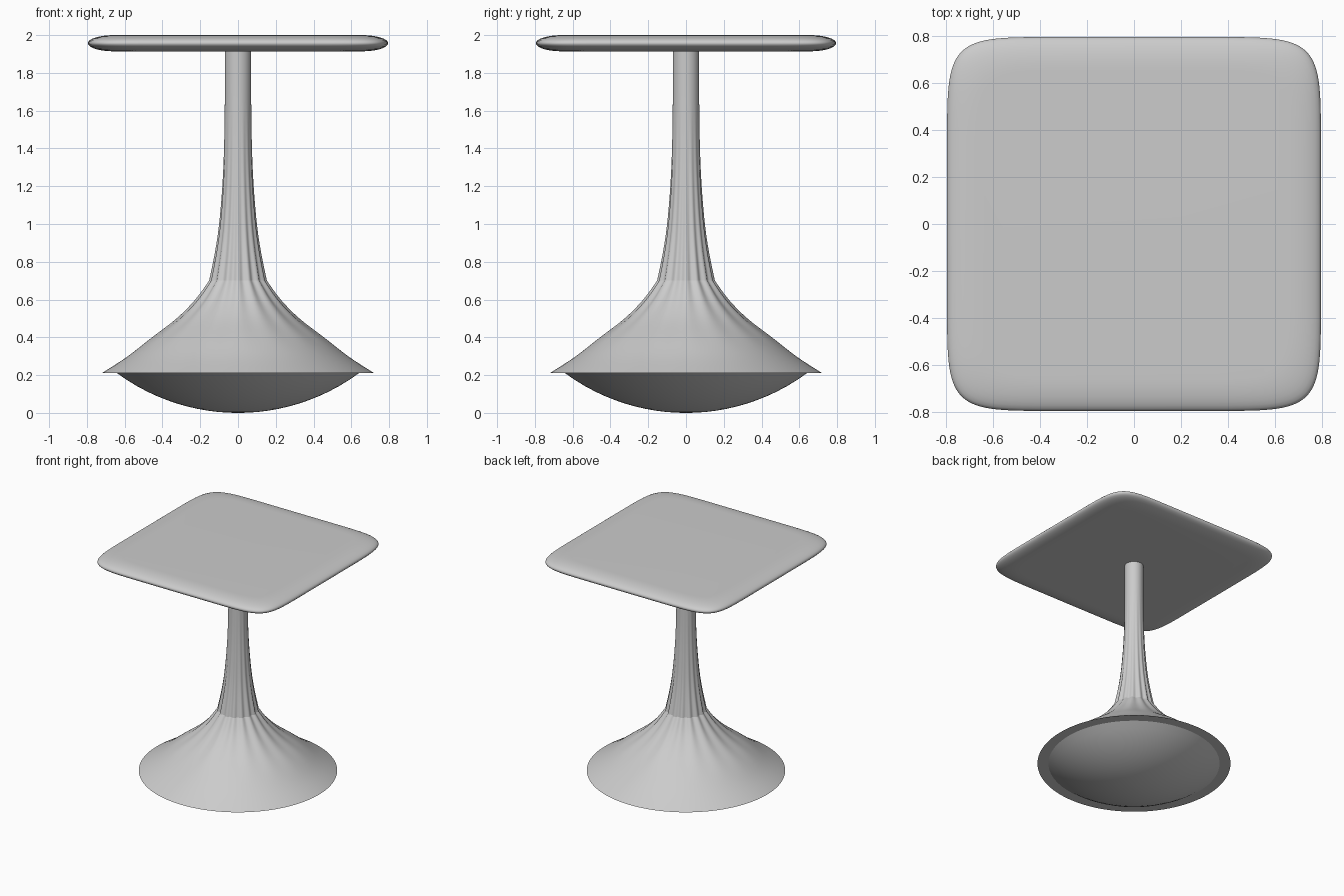
import bpy, bmesh
from math import sin, cos, pi, radians, sqrt, copysign

if "Cube" in bpy.data.objects:
    bpy.data.objects.remove(bpy.data.objects["Cube"])

FLUTES, SEGS = 16, 128


def smooth_points(pts, n=4):
    """Catmull-Rom refinement of an (r, z) profile."""
    p = [pts[0]] + pts + [pts[-1]]
    out = []
    for i in range(1, len(p) - 2):
        for k in range(n):
            t = k / n
            out.append(tuple(
                0.5 * (2 * b + (c - a) * t + (2 * a - 5 * b + 4 * c - d) * t**2
                       + (3 * b - a - 3 * c + d) * t**3)
                for a, b, c, d in zip(p[i - 1], p[i], p[i + 1], p[i + 2])))
    return out + [pts[-1]]


def loft(name, rings, cap_start=False, cap_end=False, angle=60):
    """Skin a stack of equal-length point rings."""
    bm = bmesh.new()
    vr = [[bm.verts.new(co) for co in ring] for ring in rings]
    n = len(vr[0])
    for a, b in zip(vr, vr[1:]):
        for i in range(n):
            j = (i + 1) % n
            bm.faces.new((a[i], a[j], b[j], b[i]))
    if cap_start:
        bm.faces.new(vr[0][::-1])
    if cap_end:
        bm.faces.new(vr[-1])
    bmesh.ops.recalc_face_normals(bm, faces=bm.faces)
    me = bpy.data.meshes.new(name)
    bm.to_mesh(me)
    bm.free()
    ob = bpy.data.objects.new(name, me)
    bpy.context.collection.objects.link(ob)
    bpy.ops.object.select_all(action='DESELECT')
    ob.select_set(True)
    bpy.context.view_layer.objects.active = ob
    bpy.ops.object.shade_smooth_by_angle(angle=radians(angle))
    return ob


def flute_depth(z):
    """Flutes are deepest at the joint (z = 0.7) and fade both ways."""
    if z >= 0.7:
        return 0.085 * max(0, (1.65 - z) / 0.95)
    return 0.085 * max(0, (z - 0.33) / 0.37) ** 1.5


def round_ring(r, z, fluted=True):
    d = flute_depth(z) if fluted else 0
    ring = []
    for i in range(SEGS):
        t = 2 * pi * i / SEGS
        q = r * (1 - d * (1 - cos(FLUTES * t)) / 2)
        ring.append((q * cos(t), q * sin(t), z))
    return ring


def square_ring(h, z, n=8.5, segs=96):
    """Superellipse: a square with softly rounded corners."""
    def f(v):
        return copysign(abs(v) ** (2 / n), v)
    return [(h * f(cos(2 * pi * i / segs)), h * f(sin(2 * pi * i / segs)), z)
            for i in range(segs)]


# table top: rounded square slab with a soft elliptical edge
top_rings = []
for k in range(17):
    a = -pi / 2 + pi * k / 16
    top_rings.append(square_ring(0.655 + 0.14 * cos(a), 1.957 + 0.043 * sin(a)))
loft("table_top", top_rings, True, True)

# stem: slim column that flares and becomes fluted toward the joint
stem = smooth_points([(0.07, 1.93), (0.07, 1.65), (0.074, 1.4), (0.083, 1.2),
                      (0.10, 1.0), (0.122, 0.85), (0.153, 0.7)])
loft("stem", [round_ring(r, z) for r, z in stem])

# flared base: trumpet skirt, turned under into a flat rim
skirt = smooth_points([(0.153, 0.7), (0.226, 0.6), (0.325, 0.5), (0.455, 0.4),
                       (0.59, 0.295), (0.722, 0.21)])
loft("flared_base", [round_ring(r, z) for r, z in skirt + [(0.64, 0.21)]])

# base underside: shallow dome below the rim
R = (0.64**2 + 0.21**2) / (2 * 0.21)
dome = [(r, R - sqrt(R * R - r * r))
        for r in [0.64 * (12 - k) / 12 for k in range(12)] + [0.01]]
loft("base_underside", [round_ring(r, z, False) for r, z in dome], False, True)
